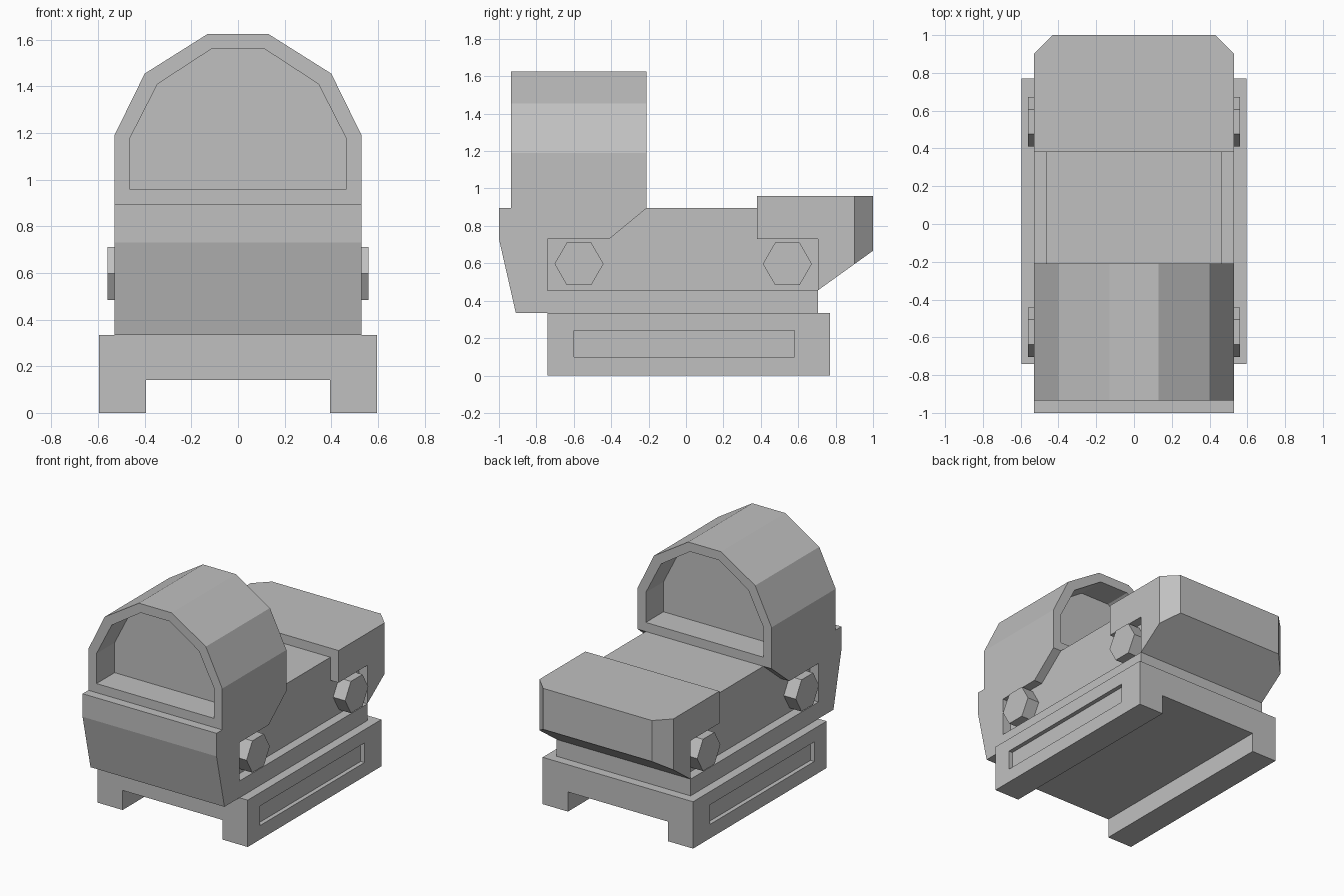
import bpy
import bmesh
import math

if "Cube" in bpy.data.objects:
    bpy.data.objects.remove(bpy.data.objects["Cube"], do_unlink=True)

grey = bpy.data.materials.new("matte grey")
grey.use_nodes = True
grey.diffuse_color = (0.53, 0.53, 0.53, 1)
grey.node_tree.nodes["Principled BSDF"].inputs["Base Color"].default_value = grey.diffuse_color


def loft(rings):
    """Skin matching closed rings in order and cap both ends."""
    bm = bmesh.new()
    loops = [[bm.verts.new(p) for p in ring] for ring in rings]
    for a, b in zip(loops, loops[1:]):
        for i in range(len(a)):
            j = (i + 1) % len(a)
            bm.faces.new((a[i], a[j], b[j], b[i]))
    bm.faces.new(loops[0])
    bm.faces.new(loops[-1])
    bmesh.ops.recalc_face_normals(bm, faces=bm.faces)
    return bm


def side_profile(points, half_width):
    """Extrude a (y, z) outline across the width."""
    return loft([[(x, y, z) for y, z in points] for x in (-half_width, half_width)])


def mirrored(half):
    """Complete a right-hand outline of (x, z) points with its mirror image."""
    return half + [(-x, z) for x, z in reversed(half)]


def at_y(outline, y):
    return [(x, y, z) for x, z in outline]


def finish(name, bm):
    mesh = bpy.data.meshes.new(name)
    bm.to_mesh(mesh)
    bm.free()
    mesh.materials.append(grey)
    obj = bpy.data.objects.new(name, mesh)
    bpy.context.collection.objects.link(obj)
    return obj


BODY, CORE, BASE = 0.53, 0.465, 0.595

# Mounting base: channel section with a shallow slot on each side
section = mirrored([(0.395, 0.14), (0.395, 0), (BASE, 0), (BASE, 0.335)])
bm = loft([at_y(section, -0.74), at_y(section, 0.77)])
sides = [f for f in bm.faces if abs(f.calc_center_median().x) > BASE - 0.001]
bmesh.ops.inset_individual(bm, faces=sides, thickness=0.1)
for face in sides:
    for v in face.verts:
        v.co.y = -0.6 if v.co.y < 0 else 0.58
        v.co.z = 0.1 if v.co.z < 0.17 else 0.24
for face in bmesh.ops.extrude_discrete_faces(bm, faces=sides)["faces"]:
    for v in face.verts:
        v.co.x -= math.copysign(0.03, v.co.x)
finish("mounting_base", bm)

# Front housing with the long lower ledge
finish("front_housing", side_profile([
    (-0.91, 0.335), (-1, 0.73), (-1, 0.895), (-0.21, 0.895), (-0.41, 0.73),
    (-0.74, 0.73), (-0.74, 0.455), (0.705, 0.455), (0.705, 0.335)], BODY))

# Narrower core between the housings
finish("body_core", side_profile([
    (-0.8, 0.4), (-0.8, 0.895), (0.705, 0.895), (0.705, 0.4)], CORE))

# Rear housing with chamfered back corners
bm = side_profile([
    (0.38, 0.96), (0.38, 0.73), (0.705, 0.73), (0.705, 0.455),
    (1, 0.667), (1, 0.96)], BODY)
corners = [e for e in bm.edges
           if all(v.co.y > 0.99 for v in e.verts)
           and abs(e.verts[0].co.x - e.verts[1].co.x) < 0.01]
bmesh.ops.bevel(bm, geom=corners, offset=0.1, segments=1, affect='EDGES')
finish("rear_housing", bm)

# Arched hood, recessed from both ends to a central window
outer = mirrored([(BODY, 0.895), (BODY, 1.19), (0.4, 1.455), (0.13, 1.625)])
inner = mirrored([(CORE, 0.96), (CORE, 1.175), (0.345, 1.41), (0.115, 1.56)])
finish("window_hood", loft([
    at_y(inner, -0.73), at_y(inner, -0.935), at_y(outer, -0.935),
    at_y(outer, -0.21), at_y(inner, -0.21), at_y(inner, -0.41)]))

# Hexagonal bolts on both sides
for side, sign in (("left", 1), ("right", -1)):
    for place, y in (("front", -0.572), ("rear", 0.542)):
        rings = [[(sign * x,
                   y + 0.131 * math.cos(i * math.pi / 3),
                   0.597 + 0.131 * math.sin(i * math.pi / 3)) for i in range(6)]
                 for x in (0.44, 0.56)]
        finish(f"{place}_{side}_bolt", loft(rings))
